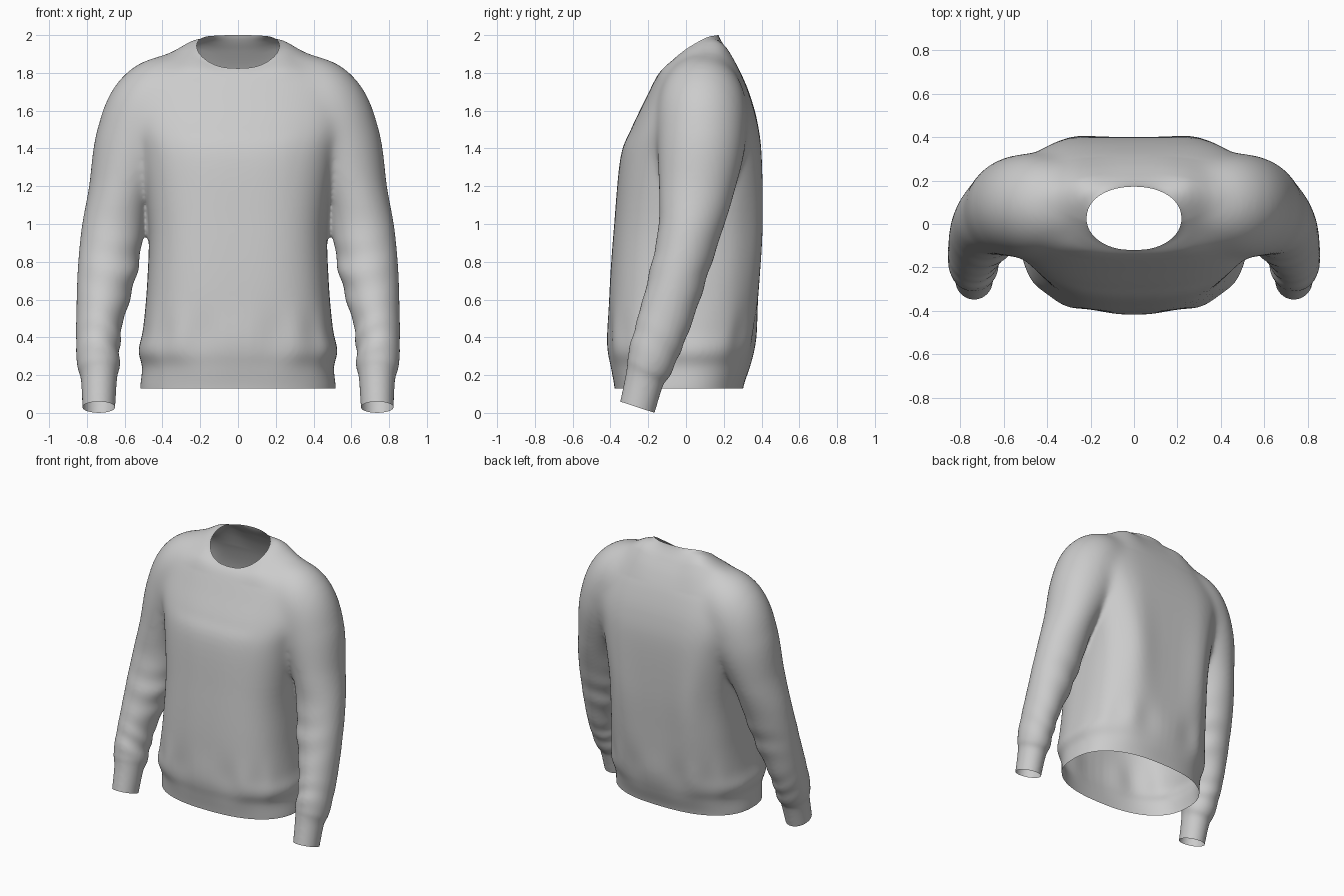
import bpy, bmesh
from math import sin, cos, pi, exp
from mathutils import Vector

if "Cube" in bpy.data.objects:
    bpy.data.objects.remove(bpy.data.objects["Cube"])


def spline(keys, steps):
    """Catmull-Rom interpolation of equal-length key tuples."""
    out, n = [], len(keys)
    for i in range(n - 1):
        a, b, c, d = (keys[max(0, min(n - 1, i + k))] for k in (-1, 0, 1, 2))
        for s in range(steps):
            t = s / steps
            out.append([q + 0.5 * t * (r - p + t * (2*p - 5*q + 4*r - w + t * (3*(q - r) + w - p)))
                        for p, q, r, w in zip(a, b, c, d)])
    return out + [list(keys[-1])]


def spow(v, e):
    return (1 if v >= 0 else -1) * abs(v) ** e


def bump(v, mid, width):
    return exp(-((v - mid) / width) ** 2)


def loft(bm, rings):
    """Closed tube through rings of points, capped at both ends."""
    loops = [[bm.verts.new(p) for p in r] for r in rings]
    n = len(loops[0])
    for a, b in zip(loops, loops[1:]):
        for i in range(n):
            bm.faces.new((a[i], a[(i + 1) % n], b[(i + 1) % n], b[i]))
    bm.faces.new(loops[0])
    bm.faces.new(loops[-1])


def trim(bm, point, normal, keep):
    """Cut an opening with a plane, only touching geometry where keep(co) holds."""
    verts = {v for v in bm.verts if keep(v.co)}
    edges = [e for e in bm.edges if all(v in verts for v in e.verts)]
    faces = [f for f in bm.faces if all(v in verts for v in f.verts)]
    bmesh.ops.bisect_plane(bm, geom=list(verts) + edges + faces, plane_co=point,
                           plane_no=Vector(normal).normalized(), clear_outer=True)


N = 96
bm = bmesh.new()

# Torso: front z, back z, front y, back y, half width, front and back squareness
torso = [
    (.04, .04, -.372, .300, .515, 2.4, 2.4), (.13, .13, -.378, .303, .518, 2.4, 2.4),
    (.24, .24, -.396, .338, .508, 2.5, 2.4), (.33, .33, -.410, .360, .526, 2.7, 2.5),
    (.45, .45, -.410, .376, .502, 2.8, 2.7), (.70, .70, -.402, .398, .480, 2.8, 3.0),
    (1.0, 1.0, -.380, .414, .475, 2.8, 3.2), (1.35, 1.35, -.347, .408, .525, 2.6, 3.4),
    (1.50, 1.54, -.292, .382, .585, 2.5, 3.2), (1.65, 1.70, -.220, .334, .60, 2.4, 2.8),
    (1.76, 1.82, -.166, .280, .57, 2.3, 2.4), (1.80, 1.91, -.142, .226, .48, 2.2, 2.2),
    (1.82, 1.96, -.124, .192, .33, 2.1, 2.1), (1.832, 2.0, -.112, .172, .213, 2.1, 2.1),
    (1.87, 2.07, -.102, .158, .203, 2.1, 2.1)]
rings = []
for zf, zb, yf, yb, rx, nf, nb in spline(torso, 6):
    ring = []
    for i in range(N):
        a = 2 * pi * i / N
        n = nf if sin(a) < 0 else nb
        # soft vertical gathers above the hem band, long drape folds on the back
        g = 1 + .018 * bump(zf, .40, .13) * cos(12 * a)
        if sin(a) > 0:
            g -= .04 * bump(zf, .95, .5) * sin(a) ** 2 * cos(6 * (a - pi / 2))
        x, s = rx * spow(cos(a), 2 / n), spow(sin(a), 2 / n)
        y = (yf + yb) / 2 + (yb - yf) / 2 * s * g
        ring.append(Vector((x, y, zf + (zb - zf) * (s + 1) / 2)))
    rings.append(ring)
loft(bm, rings)

# Sleeves: centre x, y, z, radius across, radius in depth
sleeve = [
    (.22, .08, 1.70, .20, .18), (.42, .085, 1.635, .240, .235), (.535, .08, 1.42, .225, .235),
    (.625, .05, 1.15, .170, .195), (.665, .015, .95, .165, .165), (.697, -.045, .72, .154, .15),
    (.732, -.11, .50, .125, .142), (.742, -.165, .34, .115, .132), (.738, -.195, .245, .112, .122),
    (.736, -.218, .18, .096, .104), (.737, -.257, .03, .087, .096), (.737, -.28, -.06, .085, .094)]
path = spline(sleeve, 8)
for side in (1, -1):
    rings = []
    for k, (x, y, z, rx, ry) in enumerate(path):
        p, q = path[max(0, k - 1)], path[min(len(path) - 1, k + 1)]
        t = (Vector(q[:3]) - Vector(p[:3])).normalized()
        u = Vector((-t.z, 0, t.x)).normalized()
        v = t.cross(u)
        ring = []
        for i in range(N // 2):
            a = 4 * pi * i / N
            # slanted folds at the elbow and above the cuff
            w = .05 * bump(z, .72, .16) * sin(34 * z + 2.5 * sin(a)) * (.5 - .5 * cos(a))
            w += .045 * bump(z, .36, .11) * sin(50 * z - 2.5 * sin(a + .6)) * (.6 - .4 * cos(a))
            o = Vector((x, y, z)) + u * rx * (1 + w) * cos(a) + v * ry * (1 + w) * sin(a)
            ring.append(Vector((o.x * side, o.y, o.z)))
        rings.append(ring)
    loft(bm, rings)
bmesh.ops.recalc_face_normals(bm, faces=bm.faces)

# Fuse torso and sleeves into one soft cloth skin
mesh = bpy.data.meshes.new("sweatshirt")
bm.to_mesh(mesh)
bm.free()
obj = bpy.data.objects.new("sweatshirt", mesh)
bpy.context.collection.objects.link(obj)
rem = obj.modifiers.new("fuse", 'REMESH')
rem.mode = 'VOXEL'
rem.voxel_size = .012
smo = obj.modifiers.new("soften", 'SMOOTH')
smo.factor = .5
smo.iterations = 6
bpy.context.view_layer.update()
dg = bpy.context.evaluated_depsgraph_get()
fused = bpy.data.meshes.new_from_object(obj.evaluated_get(dg))
obj.modifiers.clear()
obj.data = fused

bm = bmesh.new()
bm.from_mesh(fused)
# Blend the shoulder seams, fading out below the armpit
for k in range(45):
    seam = [v for v in bm.verts if v.co.z > 1.1 + .4 * k / 45
            and .25 + .1 * k / 45 < abs(v.co.x) < .75 - .15 * k / 45]
    bmesh.ops.smooth_vert(bm, verts=seam, factor=.5, use_axis_x=True, use_axis_y=True, use_axis_z=True)

# Openings: hem, both cuffs, tilted neckline
trim(bm, (0, 0, .13), (0, 0, -1), lambda c: abs(c.x) < .58 and c.z < .4)
trim(bm, (0, -.257, .03), (0, -.31, -.95), lambda c: abs(c.x) > .58 and c.z < .3)
trim(bm, (0, .030, 1.915), (0, -.52, .86), lambda c: abs(c.x) < .25 and c.z > 1.7)
# Raise the sides of the neckline so it curves up to the shoulders
for v in bm.verts:
    v.co.z += .03 * bump(abs(v.co.x), .23, .1) * max(0, min(1, (v.co.z - 1.75) / .15))
bm.to_mesh(fused)
bm.free()
for p in fused.polygons:
    p.use_smooth = True
